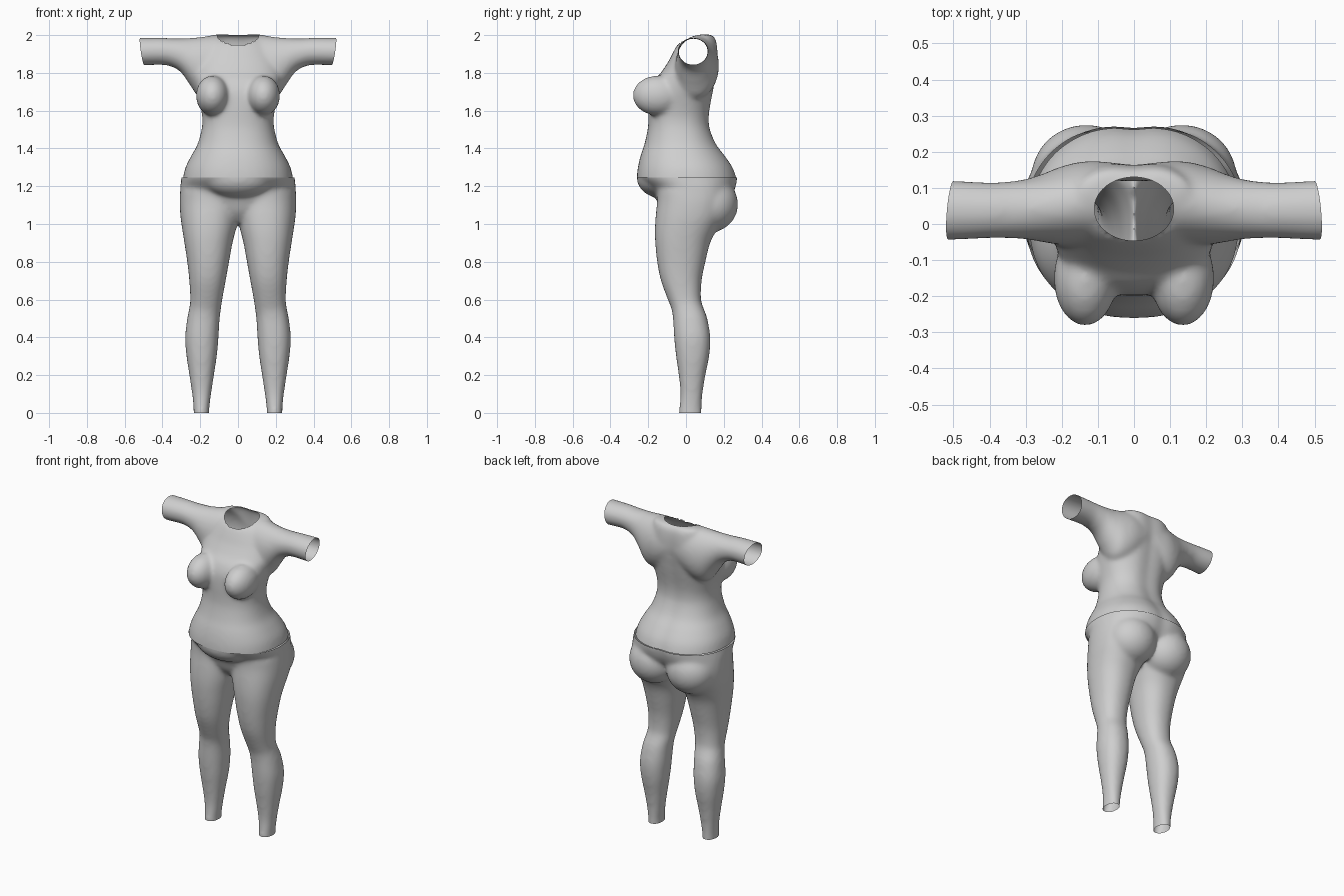
import bpy, bmesh, math
from mathutils import Vector, Matrix

cube = bpy.data.objects.get("Cube")
if cube:
    bpy.data.objects.remove(cube, do_unlink=True)

fabric = bpy.data.materials.new("light_grey_fabric")
fabric.use_nodes = True
grey = (0.62, 0.62, 0.62, 1)
fabric.diffuse_color = grey
fabric.node_tree.nodes["Principled BSDF"].inputs["Base Color"].default_value = grey


def spline(rows, steps=4):
    """Smoothly interpolate rows of ring measurements."""
    out = []
    for i in range(len(rows) - 1):
        a, b, c, d = (rows[max(0, min(len(rows) - 1, i + k))] for k in (-1, 0, 1, 2))
        for s in range(steps):
            t = s / steps
            out.append([q + t * ((r - p) / 2 + t * ((p - 2.5 * q + 2 * r - s_ / 2)
                        + t * (1.5 * (q - r) + (s_ - p) / 2)))
                        for p, q, r, s_ in zip(a, b, c, d)])
    return out + [list(rows[-1])]


def loft(bm, rows, place, groove=0.0, n=40, power=2.25):
    """Skin closed rings; each row is (position, u0, u1, v0, v1)."""
    rings = []
    for w, u0, u1, v0, v1 in spline(rows):
        ring = []
        for k in range(n):
            c, s = math.cos(math.tau * k / n), math.sin(math.tau * k / n)
            u = (u0 + u1) / 2 + (u1 - u0) / 2 * math.copysign(abs(c) ** (2 / power), c)
            v = (v0 + v1) / 2 + (v1 - v0) / 2 * math.copysign(abs(s) ** (2 / power), s)
            if s > 0:
                v -= groove * math.exp(-(u / 0.05) ** 2)
            ring.append(bm.verts.new(place(w, u, v)))
        rings.append(ring)
    for a, b in zip(rings, rings[1:]):
        for k in range(n):
            bm.faces.new((a[k], a[(k + 1) % n], b[(k + 1) % n], b[k]))
    bm.faces.new(rings[0])
    bm.faces.new(rings[-1])


def ball(bm, centre, radii):
    bmesh.ops.create_uvsphere(bm, u_segments=32, v_segments=20, radius=1,
                              matrix=Matrix.Translation(centre) @ Matrix.Diagonal((*radii, 1)))


def cut(bm, point, normal):
    """Trim everything beyond a plane, leaving an open edge."""
    bmesh.ops.bisect_plane(bm, geom=bm.verts[:] + bm.edges[:] + bm.faces[:],
                           plane_co=point, plane_no=normal, clear_outer=True)


def fuse(bm, name):
    """Blend the overlapping volumes into one skin and return it for trimming."""
    bmesh.ops.recalc_face_normals(bm, faces=bm.faces[:])
    mesh = bpy.data.meshes.new(name)
    bm.to_mesh(mesh)
    bm.free()
    obj = bpy.data.objects.new(name, mesh)
    bpy.context.collection.objects.link(obj)
    remesh = obj.modifiers.new("blend", 'REMESH')
    remesh.mode = 'VOXEL'
    remesh.voxel_size = 0.011
    smooth = obj.modifiers.new("soften", 'SMOOTH')
    smooth.factor = 0.5
    smooth.iterations = 16
    result = bmesh.new()
    result.from_object(obj, bpy.context.evaluated_depsgraph_get())
    obj.modifiers.clear()
    result.normal_update()
    for v, normal in [(v, v.normal.copy()) for v in result.verts]:
        v.co += normal * 0.003
    return obj, result


def finish(obj, bm):
    for f in bm.faces:
        f.smooth = True
        f.material_index = 0
    bm.to_mesh(obj.data)
    bm.free()
    obj.data.materials.clear()
    obj.data.materials.append(fabric)


def upright(z, x, y):
    return (x, y, z)


# Shirt torso: height, half width, front, back
torso = [(1.2, .292, -.258, .278), (1.245, .288, -.258, .27), (1.3, .275, -.252, .25),
         (1.36, .245, -.238, .21), (1.42, .212, -.218, .165), (1.5, .19, -.2, .132),
         (1.56, .186, -.196, .126), (1.62, .196, -.196, .132), (1.7, .215, -.19, .147),
         (1.76, .225, -.165, .157), (1.8, .23, -.13, .164), (1.86, .22, -.09, .17),
         (1.9, .2, -.07, .172), (1.95, .175, -.04, .168), (1.98, .16, .0, .16),
         (2.0, .145, .05, .145)]
# Sleeve: distance out, front, back, bottom, top
sleeve = [(0, -.04, .16, 1.75, 1.985), (.12, -.05, .172, 1.68, 1.995),
          (.2, -.055, .157, 1.67, 1.987), (.25, -.048, .137, 1.735, 1.982),
          (.3, -.04, .122, 1.805, 1.98), (.35, -.037, .115, 1.835, 1.98),
          (.4, -.037, .112, 1.845, 1.983), (.5, -.042, .118, 1.843, 1.983),
          (.56, -.042, .118, 1.843, 1.983)]
bm = bmesh.new()
loft(bm, [(z, -w, w, f, b) for z, w, f, b in torso], upright, groove=0.012)
for side in (-1, 1):
    loft(bm, sleeve, lambda x, y, z: (side * x, y, z), power=2)
    ball(bm, (side * .135, -.15, 1.68), (.085, .13, .103))
shirt, bm = fuse(bm, "shirt")
cut(bm, (0, 0, 1.245), (0, 0, -1))
for side in (-1, 1):
    cut(bm, (side * .507, .04, 1.912), (side, .09, -.15))

# Neck opening: remove an oval and tidy its edge
neck, rx, ry = Vector((0, .042, 0)), .11, .088


def oval(p):
    return math.hypot((p.x - neck.x) / rx, (p.y - neck.y) / ry)


inside = [f for f in bm.faces
          if f.calc_center_median().z > 1.87 and oval(f.calc_center_median()) < 1]
bmesh.ops.delete(bm, geom=inside, context='FACES')
for v in bm.verts:
    if v.is_boundary and v.co.z > 1.87 and abs(v.co.x) < .2:
        r = oval(v.co)
        v.co.x = neck.x + (v.co.x - neck.x) / r
        v.co.y = neck.y + (v.co.y - neck.y) / r
finish(shirt, bm)

# Trouser leg: height, inner, outer, front, back
leg = [(-.06, .155, .232, -.036, .08), (.02, .155, .232, -.034, .08),
       (.1, .145, .24, -.027, .085), (.2, .13, .255, -.036, .1),
       (.3, .115, .27, -.05, .12), (.4, .106, .277, -.06, .126),
       (.5, .1, .266, -.066, .11), (.55, .093, .256, -.074, .092),
       (.6, .086, .25, -.093, .077), (.7, .068, .255, -.13, .08),
       (.8, .05, .266, -.15, .1), (.9, .032, .281, -.16, .125),
       (.97, .014, .292, -.162, .16), (1.04, -.004, .302, -.158, .2),
       (1.12, -.02, .306, -.15, .22), (1.18, -.02, .303, -.15, .22)]
# Pelvis: height, half width, front, back
pelvis = [(1.01, .12, -.08, .08), (1.06, .2, -.125, .14), (1.12, .29, -.15, .22),
          (1.18, .303, -.18, .26), (1.245, .297, -.25, .275), (1.3, .29, -.26, .27)]
bm = bmesh.new()
loft(bm, [(z, -w, w, f, b) for z, w, f, b in pelvis], upright, groove=0.012)
ball(bm, (0, -.13, 1.245), (.19, .128, .105))
for side in (-1, 1):
    loft(bm, leg, lambda z, x, y: (side * x, y, z))
    ball(bm, (side * .132, .13, 1.105), (.15, .143, .145))
trousers, bm = fuse(bm, "trousers")
cut(bm, (0, 0, 1.245), (0, 0, 1))
cut(bm, (0, 0, 0), (0, 0, -1))
finish(trousers, bm)
